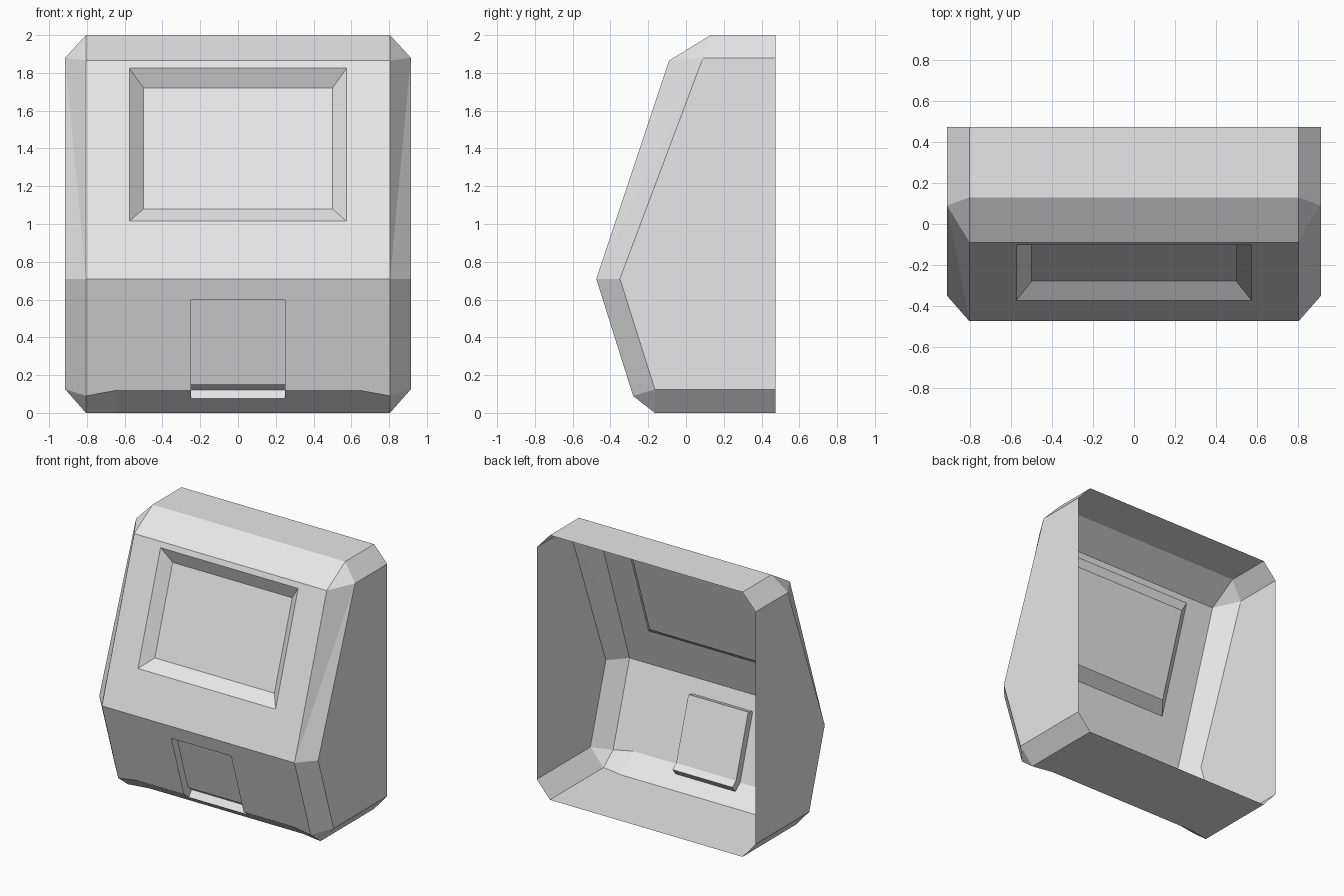
import bpy
import bmesh

cube = bpy.data.objects.get("Cube")
if cube:
    bpy.data.objects.remove(cube, do_unlink=True)

grey = bpy.data.materials.new("light_grey")
grey.use_nodes = True
COLOUR = (0.8, 0.8, 0.8, 1)
grey.diffuse_color = COLOUR
grey.node_tree.nodes["Principled BSDF"].inputs["Base Color"].default_value = COLOUR


def strip(a, b):
    """Quads joining two paths of equal length."""
    return [[a[i], a[i + 1], b[i + 1], b[i]] for i in range(len(a) - 1)]


def build(name, faces):
    """Make the +x half from polygons, facing the front, and mirror it."""
    bm = bmesh.new()
    for f in faces:
        bm.faces.new([bm.verts.new(p) for p in f])
    bmesh.ops.remove_doubles(bm, verts=bm.verts, dist=0.0005)
    bmesh.ops.recalc_face_normals(bm, faces=bm.faces)
    bm.normal_update()
    if sum(f.normal.y * f.calc_area() for f in bm.faces) > 0:
        bmesh.ops.reverse_faces(bm, faces=bm.faces)
    mesh = bpy.data.meshes.new(name)
    bm.to_mesh(mesh)
    bm.free()
    mesh.materials.append(grey)
    obj = bpy.data.objects.new(name, mesh)
    bpy.context.collection.objects.link(obj)
    mirror = obj.modifiers.new("mirror", 'MIRROR')
    mirror.use_clip = True
    return obj


def at(x, profile):
    return [(x, y, z) for y, z in profile]


def upper(x, z, depth=0):
    """Point on the sloped upper front, pushed back by depth."""
    return (x, -0.475 + (z - 0.71) / 3 + depth, z)


# Main profiles as (y, z): body edge and outer side wall
BACK, EDGE, SIDE = 0.475, 0.805, 0.915
body = [(BACK, 2), (0.13, 2), (-0.09, 1.865), (-0.475, 0.71),
        (-0.28, 0.09), (-0.165, 0), (BACK, 0)]
wall = [(BACK, 1.88), (0.09, 1.88), (-0.35, 0.71), (-0.165, 0.125), (BACK, 0.125)]
mid = at(0, body)
e = at(EDGE, body)
w = at(SIDE, wall)

# Screen opening and hatch opening, +x half
screen_rim = [upper(x, z) for x, z in ((0, 1.825), (0.575, 1.825), (0.575, 1.015), (0, 1.015))]
screen_in = [upper(x, z, 0.072) for x, z in ((0, 1.72), (0.5, 1.72), (0.5, 1.08), (0, 1.08))]
hatch_out = [(-0.44, 0.6), (-0.289, 0.12), (-0.232, 0.075)]
hatch_in = [(-0.386, 0.617), (-0.24, 0.154), (-0.197, 0.12)]
HW = 0.25
h_mid, h_edge = at(0, hatch_out), at(HW, hatch_out)
i_mid, i_edge = at(0, hatch_in), at(HW, hatch_in)
lip_top, lip_low, lip_mid = (0.64, -0.289, 0.12), (0.64, -0.136, 0), (0, -0.136, 0)

# Open-backed shell
shell = strip(mid[:3], e[:3])                                   # roof and brow
shell += strip([mid[2], e[2], e[3], mid[3]], screen_rim)        # upper front
shell += [
    [mid[3], e[3], h_edge[0], h_mid[0]],                        # lower front
    [e[3], e[4], lip_top, h_edge[1], h_edge[0]],
    [h_edge[1], lip_top, lip_low, h_edge[2]],                   # bottom bevel
    [lip_top, e[4], e[5], lip_low],
    [h_edge[2], lip_low, lip_mid, h_mid[2]],
    [lip_mid, lip_low, e[5], e[6], mid[6]],                     # floor
    w,                                                          # side wall
    [e[0], e[1], w[1], w[0]],                                   # side bevels
    [e[1], e[2], w[1]],
    [e[2], e[3], w[1]],
    [e[3], w[2], w[1]],
    [e[3], e[4], w[3], w[2]],
    [e[4], e[5], w[3]],
    [e[5], e[6], w[4], w[3]],
]
build("cabinet_shell", shell)

# Recessed screen with sloped frame
build("screen_recess", strip(screen_rim, screen_in) + [screen_in])

# Recessed hatch with sill
build("hatch_recess", strip(i_mid, i_edge) + strip(h_edge, i_edge) + [
    [h_mid[0], h_edge[0], i_edge[0], i_mid[0]],
    [h_mid[2], h_edge[2], i_edge[2], i_mid[2]],
])
